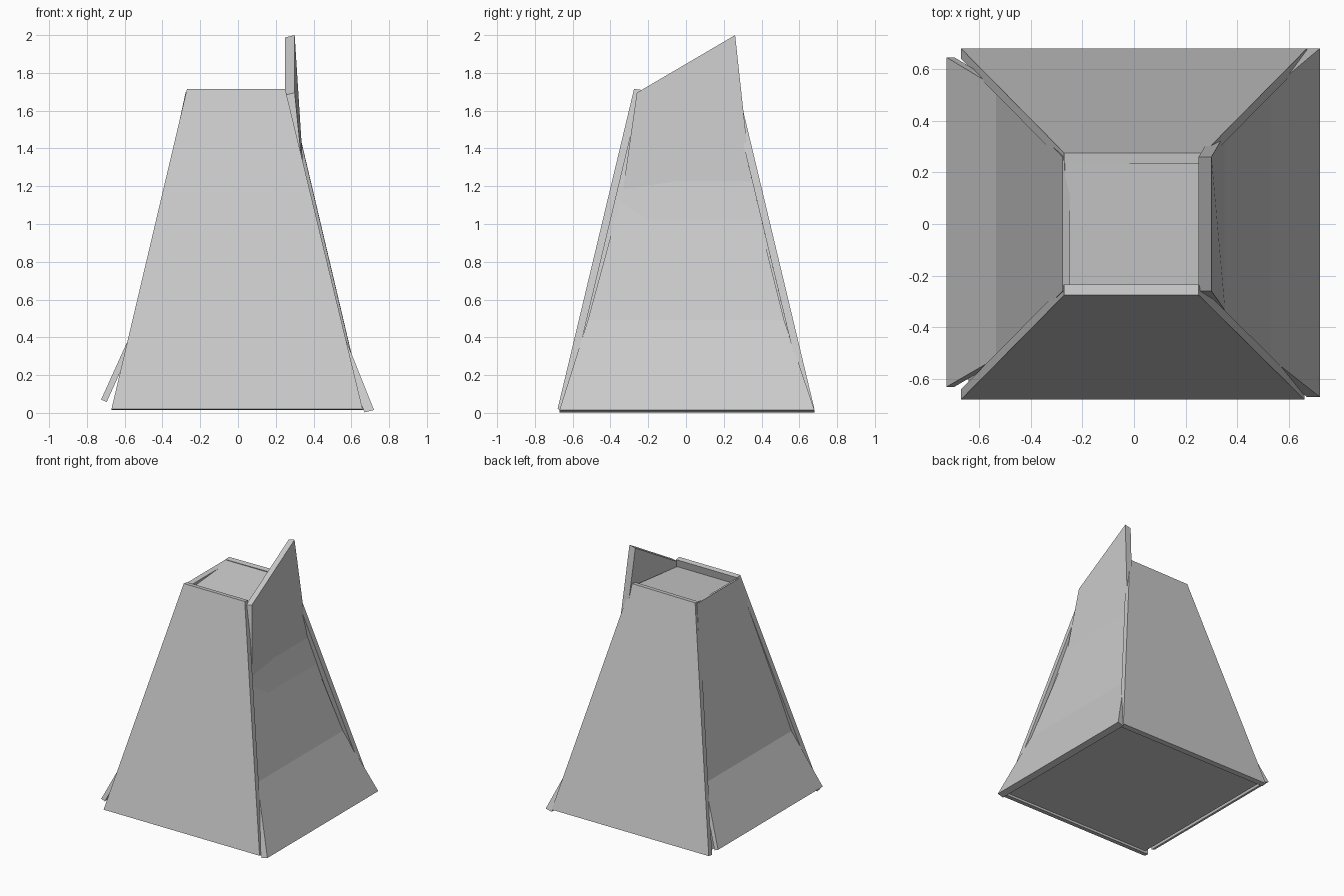
import bpy, bmesh
from mathutils import Vector

if "Cube" in bpy.data.objects:
    bpy.data.objects.remove(bpy.data.objects["Cube"])


def make_mesh(name, bm):
    bmesh.ops.recalc_face_normals(bm, faces=bm.faces[:])
    me = bpy.data.meshes.new(name)
    bm.to_mesh(me)
    bm.free()
    ob = bpy.data.objects.new(name, me)
    bpy.context.collection.objects.link(ob)
    return ob


def plank(name, rows, inset):
    """Thick board: rows of (left, right) outer points, moved by inset for the inner skin."""
    bm = bmesh.new()
    inset = Vector(inset)
    rings = []
    for a, b in rows:
        a, b = Vector(a), Vector(b)
        rings.append([bm.verts.new(p) for p in (a, b, b + inset, a + inset)])
    for lo, hi in zip(rings, rings[1:]):
        for i in range(4):
            j = (i + 1) % 4
            bm.faces.new((lo[i], lo[j], hi[j], hi[i]))
    bm.faces.new(rings[0])
    bm.faces.new(rings[-1])
    return make_mesh(name, bm)


# Flat front and back boards
plank("front_board", [((-0.67, -0.68, 0.02), (0.66, -0.68, 0.02)),
                      ((-0.27, -0.275, 1.715), (0.25, -0.275, 1.715))], (0, 0.04, -0.005))
plank("back_board", [((-0.67, 0.68, 0.02), (0.67, 0.68, 0.02)),
                     ((-0.27, 0.275, 1.71), (0.27, 0.275, 1.715))], (0, -0.04, -0.005))

# Right board, flared at the foot with a slanted raised top
plank("right_board", [((0.72, -0.67, 0.015), (0.72, 0.68, 0.015)),
                      ((0.53, -0.52, 0.49), (0.53, 0.52, 0.49)),
                      ((0.353, -0.335, 1.17), (0.353, 0.35, 1.17)),
                      ((0.30, -0.26, 1.695), (0.30, 0.26, 2.0))], (-0.05, 0, -0.012))

# Left board, flared at the foot
plank("left_board", [((-0.725, -0.63, 0.07), (-0.725, 0.645, 0.07)),
                     ((-0.535, -0.52, 0.49), (-0.535, 0.53, 0.49)),
                     ((-0.277, -0.26, 1.70), (-0.277, 0.26, 1.70))], (0.03, 0, -0.012))

# Solid core with a gently sloping top
bm = bmesh.new()
low = [bm.verts.new(p) for p in ((-0.64, -0.65, 0.03), (0.64, -0.65, 0.03),
                                 (0.64, 0.65, 0.03), (-0.64, 0.65, 0.03))]
mid = [bm.verts.new(p) for p in ((-0.51, -0.54, 0.5), (0.50, -0.54, 0.5),
                                 (0.50, 0.54, 0.5), (-0.51, 0.54, 0.5))]
top = [bm.verts.new(p) for p in ((-0.265, -0.25, 1.65), (0.25, -0.25, 1.65),
                                 (0.25, 0.268, 1.705), (-0.268, 0.268, 1.705))]
for lo, hi in ((low, mid), (mid, top)):
    for i in range(4):
        j = (i + 1) % 4
        bm.faces.new((lo[i], lo[j], hi[j], hi[i]))
bm.faces.new(low)
bm.faces.new(top)
make_mesh("core", bm)
